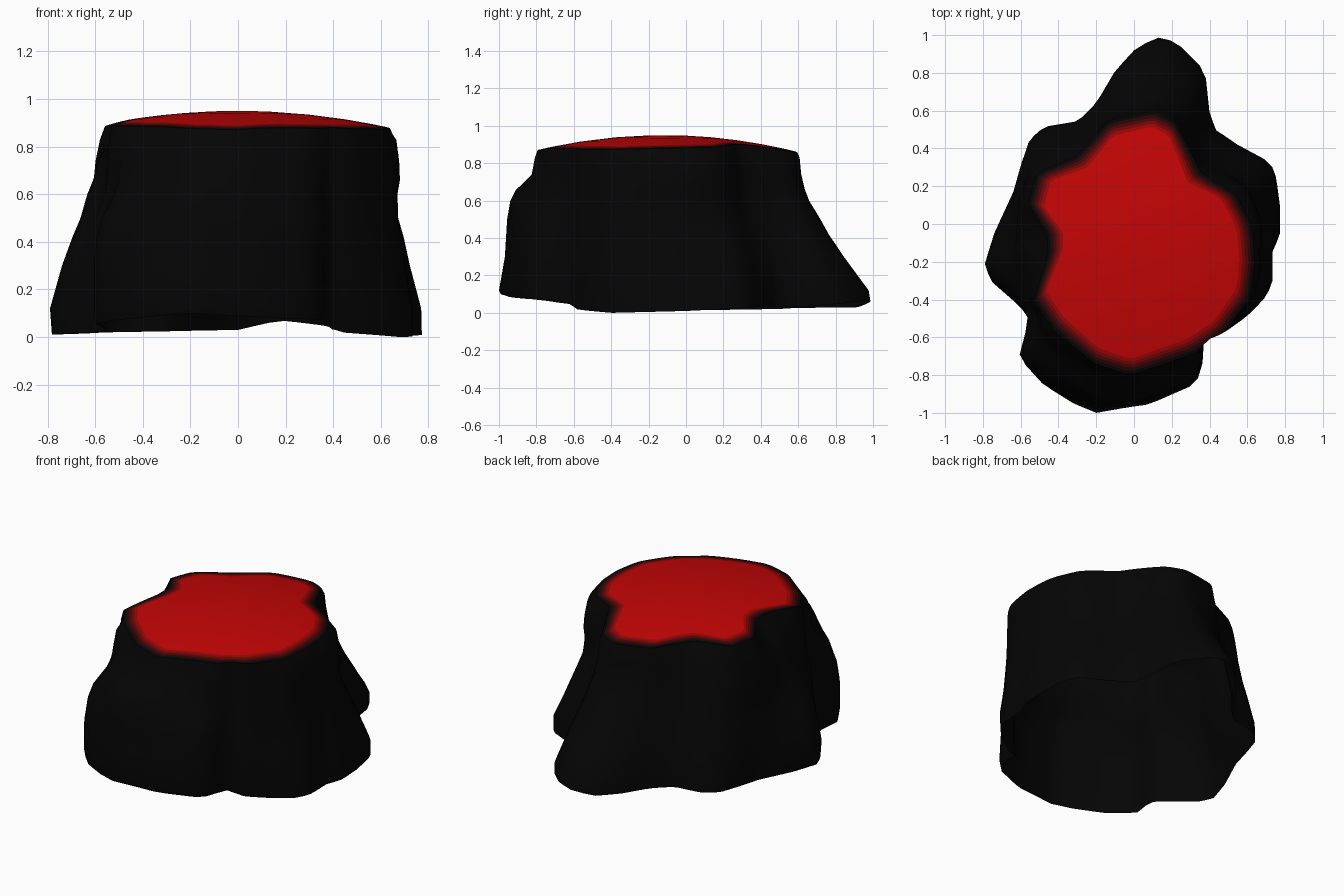
import bpy
import math

if "Cube" in bpy.data.objects:
    bpy.data.objects.remove(bpy.data.objects["Cube"])

N = 96

# ground outline (top view, counter-clockwise) and outline of the red cut
base = [(.78, 0), (.78, .1), (.76, .25), (.73, .33), (.55, .42), (.43, .5), (.4, .6), (.38, .82),
        (.23, .97), (.14, 1), (.02, .95), (-.1, .82), (-.2, .65), (-.3, .55), (-.48, .52),
        (-.56, .45), (-.6, .32), (-.64, .17), (-.74, -.05), (-.79, -.21), (-.76, -.3),
        (-.6, -.44), (-.56, -.5), (-.57, -.56), (-.61, -.68), (-.58, -.74), (-.48, -.85),
        (-.32, -.95), (-.2, -1), (-.03, -.97), (.08, -.955), (.32, -.85), (.36, -.78),
        (.37, -.62), (.47, -.58), (.6, -.49), (.71, -.38), (.74, -.3), (.74, -.15), (.78, -.06)]
cut = [(.59, -.05), (.57, .02), (.5, .15), (.32, .25), (.2, .51), (.1, .56), (-.12, .51),
       (-.28, .33), (-.48, .25), (-.52, .1), (-.42, -.05), (-.42, -.15), (-.5, -.38),
       (-.4, -.53), (-.2, -.7), (-.02, -.76), (.3, -.65), (.45, -.55), (.58, -.37), (.6, -.2)]

# how far the wall has flared from rim (0) to ground (1), by angle in degrees
levels = [.12, .3, .42, .5, .6, .66, .74, .83]
flare = [(0, [.93, .62, .45, .3, .28, .35, .33, .25]),
         (45, [1, .75, .52, .4, .25, .2, .15, .1]),
         (85, [.95, .62, .42, .31, .16, .1, .05, .03]),
         (135, [.95, .75, .6, .52, .42, .35, .25, .12]),
         (180, [1, .8, .65, .56, .56, .5, .43, .23]),
         (227, [1, 1, .92, .78, .42, .3, .25, .18]),
         (258, [1, .87, .84, .82, .75, .62, .18, .08]),
         (297, [1, .92, .88, .8, .4, .3, .2, .1]),
         (325, [.95, .65, .48, .38, .3, .3, .25, .2])]
flare.append((360, flare[0][1]))
# height of the ragged lower edge by angle
hem = [(0, .01), (30, .03), (55, .03), (80, .07), (90, .03), (140, .02), (195, .01),
       (220, .02), (230, .06), (258, .1), (280, .08), (297, .07), (306, .02), (330, 0), (360, .01)]


def ray(outline, a):
    """Distance from the centre to a closed outline at angle a."""
    dx, dy = math.cos(a), math.sin(a)
    best = 0
    for (x1, y1), (x2, y2) in zip(outline, outline[1:] + outline[:1]):
        ex, ey = x2 - x1, y2 - y1
        d = dx * ey - dy * ex
        if abs(d) < 1e-9:
            continue
        t = (x1 * ey - y1 * ex) / d
        s = (x1 * dy - y1 * dx) / d
        if -1e-6 <= s <= 1.000001 and t > best:
            best = t
    return best


def span(table, v):
    """Neighbouring table entries around v and the blend between them."""
    for (a, p), (b, q) in zip(table, table[1:]):
        if a <= v <= b:
            return p, q, (v - a) / (b - a)


def hem_at(a):
    p, q, t = span(hem, math.degrees(a))
    return p + (q - p) * t


def flare_at(a, k):
    p, q, t = span(flare, math.degrees(a))
    t = t * t * (3 - 2 * t)
    return p[k] + (q[k] - p[k]) * t


def dome(x, y):
    return .95 - .175 * (x * x + (y + .12) ** 2)


def ring(radii, heights=None):
    pts = [(r * math.cos(a), r * math.sin(a)) for r, a in zip(radii, angles)]
    return [(x, y, heights[i] if heights else dome(x, y)) for i, (x, y) in enumerate(pts)]


def loft(name, rings, mats, band_mat, centre=None):
    """Skin stacked rings, optionally closed by a centre point."""
    verts = [p for r in rings for p in r]
    faces, ids = [], []
    for k in range(len(rings) - 1):
        for i in range(N):
            j = (i + 1) % N
            faces.append((k * N + i, k * N + j, (k + 1) * N + j, (k + 1) * N + i))
            ids.append(band_mat[k])
    if centre:
        o = (len(rings) - 1) * N
        verts.append(centre)
        for i in range(N):
            faces.append((o + i, o + (i + 1) % N, len(verts) - 1))
            ids.append(band_mat[-1])
    mesh = bpy.data.meshes.new(name)
    mesh.from_pydata(verts, [], faces)
    for m in mats:
        mesh.materials.append(m)
    for p, i in zip(mesh.polygons, ids):
        p.material_index = i
    ob = bpy.data.objects.new(name, mesh)
    bpy.context.collection.objects.link(ob)
    bpy.ops.object.select_all(action='DESELECT')
    ob.select_set(True)
    bpy.context.view_layer.objects.active = ob
    bpy.ops.object.shade_smooth_by_angle(angle=math.radians(50))


def material(name, r):
    m = bpy.data.materials.new(name)
    m.diffuse_color = (r, .0015, .0015, 1)
    m.use_nodes = True
    m.node_tree.nodes["Principled BSDF"].inputs["Base Color"].default_value = m.diffuse_color
    return m


angles = [2 * math.pi * i / N for i in range(N)]
r_base = [ray(base, a) for a in angles]
r_cut = [ray(cut, a) for a in angles]
r_rim = [min(c + .04, b) for c, b in zip(r_cut, r_base)]

# colours fading from charred bark to the red cut
mats = [material("charred bark", .0015), material("red edge 1", .02), material("red edge 2", .07),
        material("red edge 3", .17), material("red edge 4", .33), material("red cut", .55)]

# bark: an open shell with flared roots
hems = [hem_at(a) for a in angles]
walls = [ring([r * .99 for r in r_base], hems)]
for k, z in enumerate(levels):
    walls.append(ring([t + (b - t) * flare_at(a, k) for a, t, b in zip(angles, r_rim, r_base)],
                      [max(z, h + .02) for h in hems]))
walls.append(ring(r_rim))
loft("stump_bark", walls, mats[:1], [0] * len(walls))

# gently domed cut surface
steps = [r_rim] + [[r + d for r in r_cut] for d in (.022, .006, -.01, -.026, -.044)]
steps += [[r * s for r in r_cut] for s in (.75, .5, .25)]
loft("cut_surface", [ring(r) for r in steps], mats, [0, 1, 2, 3, 4, 5, 5, 5, 5], (0, 0, dome(0, 0)))
